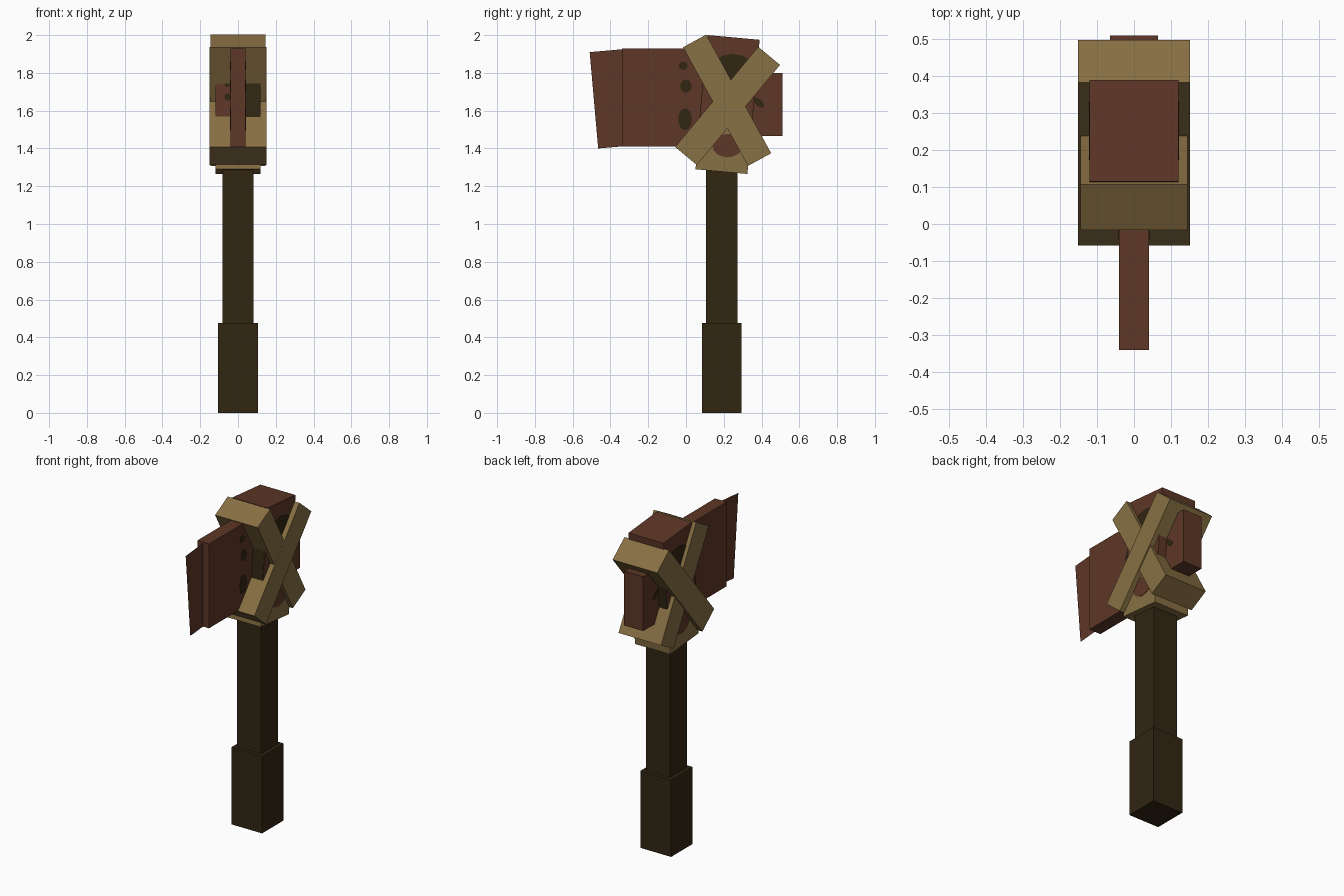
import bpy, bmesh, math
from mathutils import Matrix, Vector

if "Cube" in bpy.data.objects:
    bpy.data.objects.remove(bpy.data.objects["Cube"])


def material(name, rgb):
    m = bpy.data.materials.new(name)
    m.diffuse_color = (*rgb, 1.0)
    m.use_nodes = True
    m.node_tree.nodes["Principled BSDF"].inputs["Base Color"].default_value = m.diffuse_color
    return m


TAN = material("tan_strap", (0.245, 0.160, 0.056))
BROWN = material("red_brown", (0.112, 0.038, 0.020))
DARK = material("dark_wood", (0.031, 0.019, 0.0062))


def finish(name, bm, *mats):
    me = bpy.data.meshes.new(name)
    bmesh.ops.recalc_face_normals(bm, faces=bm.faces)
    bm.to_mesh(me)
    bm.free()
    for m in mats:
        me.materials.append(m)
    ob = bpy.data.objects.new(name, me)
    bpy.context.collection.objects.link(ob)
    return ob


def box(name, centre, size, mat, angle=0.0):
    """Box turned by angle degrees about the x axis."""
    bm = bmesh.new()
    bmesh.ops.create_cube(bm, size=1, matrix=Matrix.Diagonal((*size, 1)))
    ob = finish(name, bm, mat)
    ob.location = centre
    ob.rotation_euler.x = math.radians(angle)
    return ob


def spot(name, centre, ry, rz, mat, axis="X"):
    """Thin elliptical plate facing along x or y."""
    bm = bmesh.new()
    bmesh.ops.create_cone(bm, cap_ends=True, segments=16, radius1=1, radius2=1, depth=0.004,
                          matrix=Matrix.Diagonal((rz, ry, 1, 1)))
    turn = Matrix.Rotation(math.pi / 2, 4, "Y")
    if axis == "Y":
        turn = Matrix.Rotation(math.pi / 2, 4, "Z") @ turn
    bmesh.ops.transform(bm, matrix=turn, verts=bm.verts)
    ob = finish(name, bm, mat)
    ob.location = centre
    return ob


# Handle
box("grip", (0, 0.19, 0.2375), (0.21, 0.21, 0.475), DARK)
box("shaft", (0, 0.19, 0.92), (0.166, 0.166, 0.92), DARK)

# Blade slab and its paper-thin cutting edge
box("blade", (0, -0.11, 1.67), (0.08, 0.46, 0.52), BROWN)
bm = bmesh.new()
bm.faces.new([bm.verts.new((0, y, z)) for y, z in
              ((-0.51, 1.91), (-0.465, 1.40), (-0.30, 1.414), (-0.30, 1.928))])
finish("cutting_edge", bm, BROWN)

# Butt behind the head
box("butt", (0, 0.38, 1.6325), (0.13, 0.26, 0.335), BROWN)

# Head block: brown above, tan below
TILT = -5.2
head = box("head_block", (0, 0.22, 1.6325), (0.24, 0.276, 0.713), BROWN, TILT)
head.data.materials.append(TAN)
bm = bmesh.new()
bm.from_mesh(head.data)
bmesh.ops.bisect_plane(bm, geom=bm.verts[:] + bm.edges[:] + bm.faces[:],
                       plane_co=(0, 0, -0.10), plane_no=(0, 0, 1))
for f in bm.faces:
    f.material_index = 1 if f.calc_center_median().z < -0.10 else 0
bm.to_mesh(head.data)
bm.free()

# Crossed straps
box("rising_strap", (0, 0.22, 1.625), (0.304, 0.689, 0.15), TAN, 50.3)
box("falling_strap", (0, 0.2175, 1.655), (0.29, 0.716, 0.14), TAN, -61.3)

# Painted patches on both sides
for side, s in (("right", 1), ("left", -1)):
    for i, (y, z, ry, rz) in enumerate(((-0.015, 1.838, 0.023, 0.022),
                                        (0.0, 1.73, 0.03, 0.034),
                                        (-0.005, 1.555, 0.036, 0.058))):
        spot(f"blade_spot_{side}_{i}", (s * 0.04, y, z), ry, rz, DARK)
    spot(f"upper_patch_{side}", (s * 0.12, 0.245, 1.80), 0.13, 0.10, DARK)
    spot(f"lower_patch_{side}", (s * 0.12, 0.22, 1.415), 0.08, 0.062, BROWN)
    b = spot(f"butt_spot_{side}", (s * 0.065, 0.385, 1.643), 0.035, 0.017, DARK)
    b.rotation_euler.x = math.radians(-40)

# Dark panels on the front and back of the head block
turn = Matrix.Rotation(math.radians(TILT), 3, "X")
for name, s in (("front_panel", 1), ("back_panel", -1)):
    box(name, Vector((0, 0.22, 1.6325)) + turn @ Vector((s * 0.08, -s * 0.138, 0.04)),
        (0.078, 0.006, 0.24), DARK, TILT)
for i, z in enumerate((1.735, 1.66)):
    p = spot(f"front_spot_{i}", Vector((0, 0.22, 1.6325)) +
             turn @ Vector((-0.055, -0.138, z - 1.6325)), 0.017, 0.02, DARK, "Y")
    p.rotation_euler.x = math.radians(TILT)
